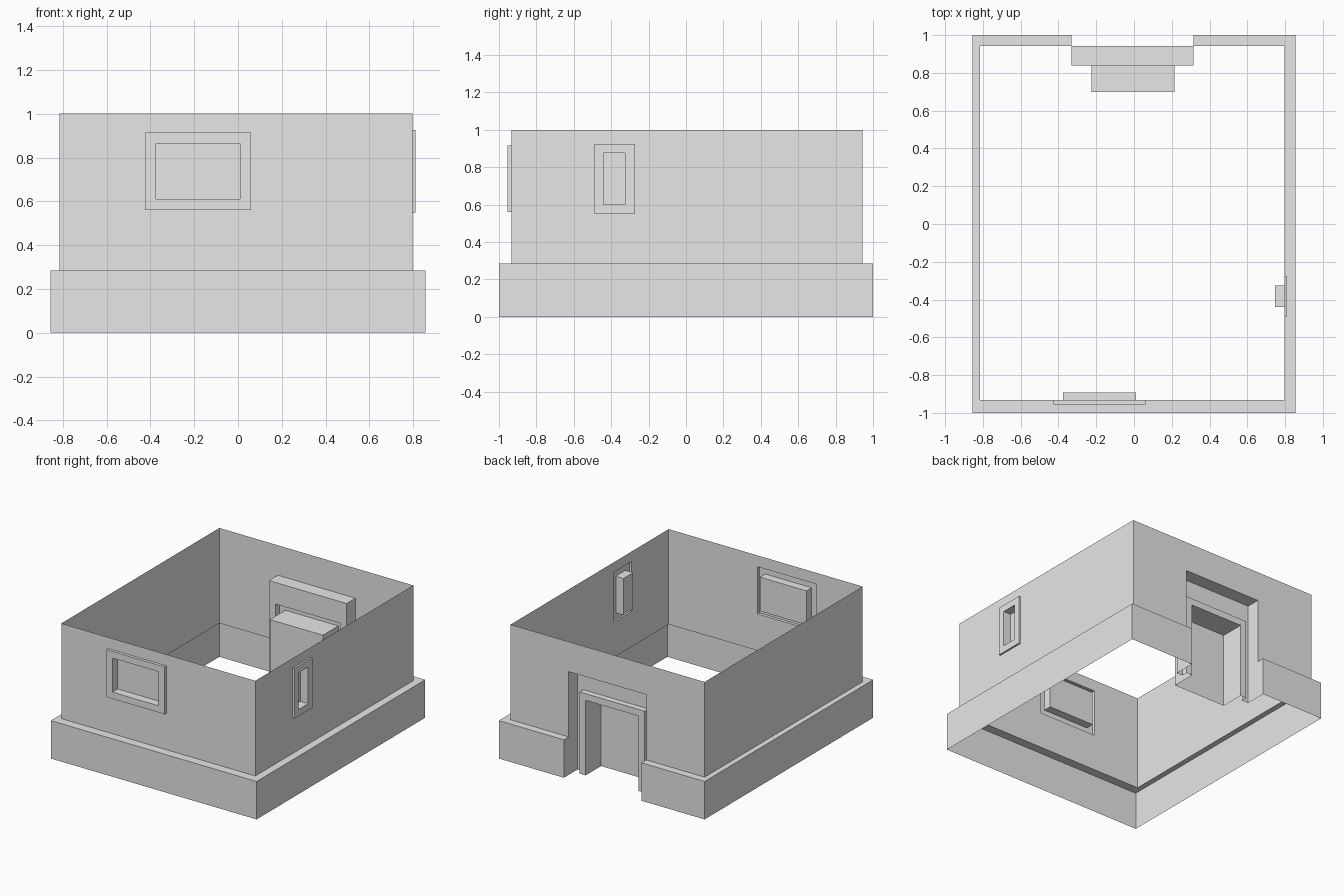
import bpy
import bmesh
from mathutils import Vector

cube = bpy.data.objects.get("Cube")
if cube:
    bpy.data.objects.remove(cube, do_unlink=True)

# One plain grey for the whole building
grey = bpy.data.materials.new("plain_grey")
grey.use_nodes = True
COLOUR = (0.8, 0.8, 0.8, 1)
grey.diffuse_color = COLOUR
grey.node_tree.nodes["Principled BSDF"].inputs["Base Color"].default_value = COLOUR

UP = Vector((0, 0, 1))
LEDGE, TOP = 0.285, 1.0
X0, X1, Y0, Y1 = -0.815, 0.797, -0.933, 0.943   # upper wall planes
BX, BY = 0.855, 1.0                             # plinth half sizes
DOOR0, DOOR1 = -0.33, 0.315                     # porch opening in x


def finish(name, bm):
    bmesh.ops.remove_doubles(bm, verts=bm.verts, dist=0.0001)
    mesh = bpy.data.meshes.new(name)
    bm.to_mesh(mesh)
    bm.free()
    mesh.materials.append(grey)
    bpy.context.collection.objects.link(bpy.data.objects.new(name, mesh))


def face(bm, points):
    bm.faces.new([bm.verts.new(p) for p in points])


def rings(bm, normal, offset, steps, open_bottom=False, cap=True):
    """Join nested rectangles (u0, u1, v0, v1, depth) on a wall plane."""
    normal = Vector(normal)
    side = UP.cross(normal)

    def corners(u0, u1, v0, v1, d):
        return [side * u + UP * v + normal * (offset + d)
                for u, v in ((u0, v0), (u1, v0), (u1, v1), (u0, v1))]

    loops = [corners(*s) for s in steps]
    for a, b in zip(loops, loops[1:]):
        for i in range(1 if open_bottom else 0, 4):
            j = (i + 1) % 4
            face(bm, (a[i], a[j], b[j], b[i]))
    if cap:
        face(bm, loops[-1])


def framed(rect, inner, out, deep):
    """Raised frame with a recessed pane."""
    return [(*rect, 0), (*rect, out), (*inner, out), (*inner, deep)]


# Front wall with a wide window
bm = bmesh.new()
rings(bm, (0, -1, 0), -Y0, [(X0, X1, LEDGE, TOP, 0)] + framed(
    (-0.425, 0.06, 0.56, 0.915), (-0.375, 0.01, 0.61, 0.865), 0.022, -0.04))
finish("front_wall", bm)

# Left wall with a narrow window
bm = bmesh.new()
rings(bm, (1, 0, 0), X1, [(Y0, Y1, LEDGE, TOP, 0)] + framed(
    (-0.49, -0.275, 0.55, 0.925), (-0.44, -0.325, 0.6, 0.875), 0.014, -0.05))
finish("left_wall", bm)

# Plain right wall
bm = bmesh.new()
rings(bm, (-1, 0, 0), -X0, [(-Y1, -Y0, LEDGE, TOP, 0)])
finish("right_wall", bm)

# Back wall around the porch opening
bm = bmesh.new()
rings(bm, (0, 1, 0), Y1, [(-X1, -X0, LEDGE, TOP, 0),
                          (-DOOR1, -DOOR0, LEDGE, 0.775, 0)],
      open_bottom=True, cap=False)
finish("back_wall", bm)

# Recessed porch with a raised door frame and deep doorway
bm = bmesh.new()
porch = (-DOOR1, -DOOR0, 0, 0.775)
frame = (-0.265, 0.275, 0, 0.613)
door = (-0.215, 0.225, 0, 0.563)
rings(bm, (0, 1, 0), Y1, [(*porch, 0), (*porch, -0.105), (*frame, -0.105),
                          (*frame, -0.06), (*door, -0.06), (*door, -0.243)],
      open_bottom=True)
finish("back_porch", bm)

# Stepped plinth, open at the porch
bm = bmesh.new()
outer = [(DOOR0, BY), (-BX, BY), (-BX, -BY), (BX, -BY), (BX, BY), (DOOR1, BY)]
inner = [(DOOR0, Y1), (X0, Y1), (X0, Y0), (X1, Y0), (X1, Y1), (DOOR1, Y1)]
section = [[Vector((*o, 0)), Vector((*o, LEDGE)), Vector((*i, LEDGE))]
           for o, i in zip(outer, inner)]
for a, b in zip(section, section[1:]):
    for k in range(2):
        face(bm, (a[k], b[k], b[k + 1], a[k + 1]))
face(bm, section[0] + [Vector((*inner[0], 0))])
face(bm, [Vector((*inner[-1], 0))] + section[-1][::-1])
finish("plinth", bm)
